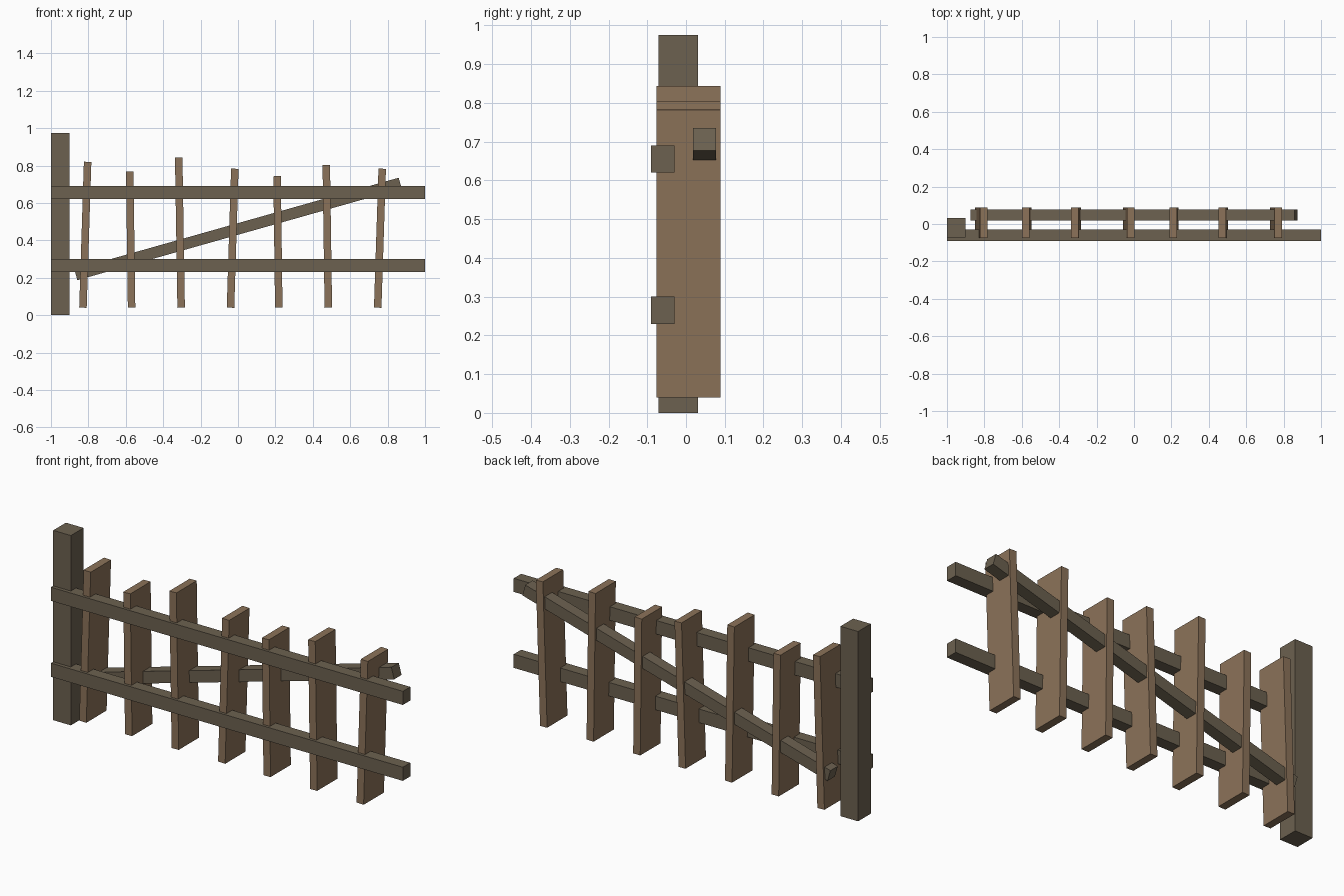
import bpy
import math

if "Cube" in bpy.data.objects:
    bpy.data.objects.remove(bpy.data.objects["Cube"])


def material(name, rgb):
    m = bpy.data.materials.new(name)
    m.diffuse_color = (*rgb, 1)
    m.use_nodes = True
    m.node_tree.nodes["Principled BSDF"].inputs["Base Color"].default_value = m.diffuse_color
    return m


DARK = material("weathered_wood", (0.15, 0.12, 0.08))
LIGHT = material("brown_wood", (0.26, 0.17, 0.10))


def beam(name, center, size, mat, tilt=0.0):
    """Box of the given size, leaned about the y axis."""
    bpy.ops.mesh.primitive_cube_add(size=1, location=center, rotation=(0, tilt, 0))
    ob = bpy.context.object
    ob.name = name
    ob.scale = size
    ob.data.materials.append(mat)
    return ob


# Upright post at the left end
beam("post", (-0.95, -0.02, 0.4875), (0.10, 0.103, 0.975), DARK)

# Two horizontal rails across the front
for name, z in (("lower_rail", 0.265), ("upper_rail", 0.655)):
    beam(name, (0, -0.06, z), (2.0, 0.06, 0.07), DARK)

# Diagonal brace behind
rise, run = 0.49, 1.734
beam("diagonal_brace", (0, 0.048, 0.461), (math.hypot(rise, run), 0.06, 0.06),
     DARK, -math.atan2(rise, run))

# Crooked slats: bottom x, top x, top z
slats = [(-0.829, -0.804, 0.820), (-0.569, -0.579, 0.768), (-0.304, -0.317, 0.843),
         (-0.040, -0.017, 0.783), (0.218, 0.209, 0.743), (0.483, 0.472, 0.804),
         (0.747, 0.771, 0.783)]
BOTTOM = 0.04
for i, (x0, x1, top) in enumerate(slats, 1):
    dx, dz = x1 - x0, top - BOTTOM
    beam(f"slat_{i}", ((x0 + x1) / 2, 0.0065, (BOTTOM + top) / 2),
         (0.04, 0.165, math.hypot(dx, dz)), LIGHT, math.atan2(dx, dz))
